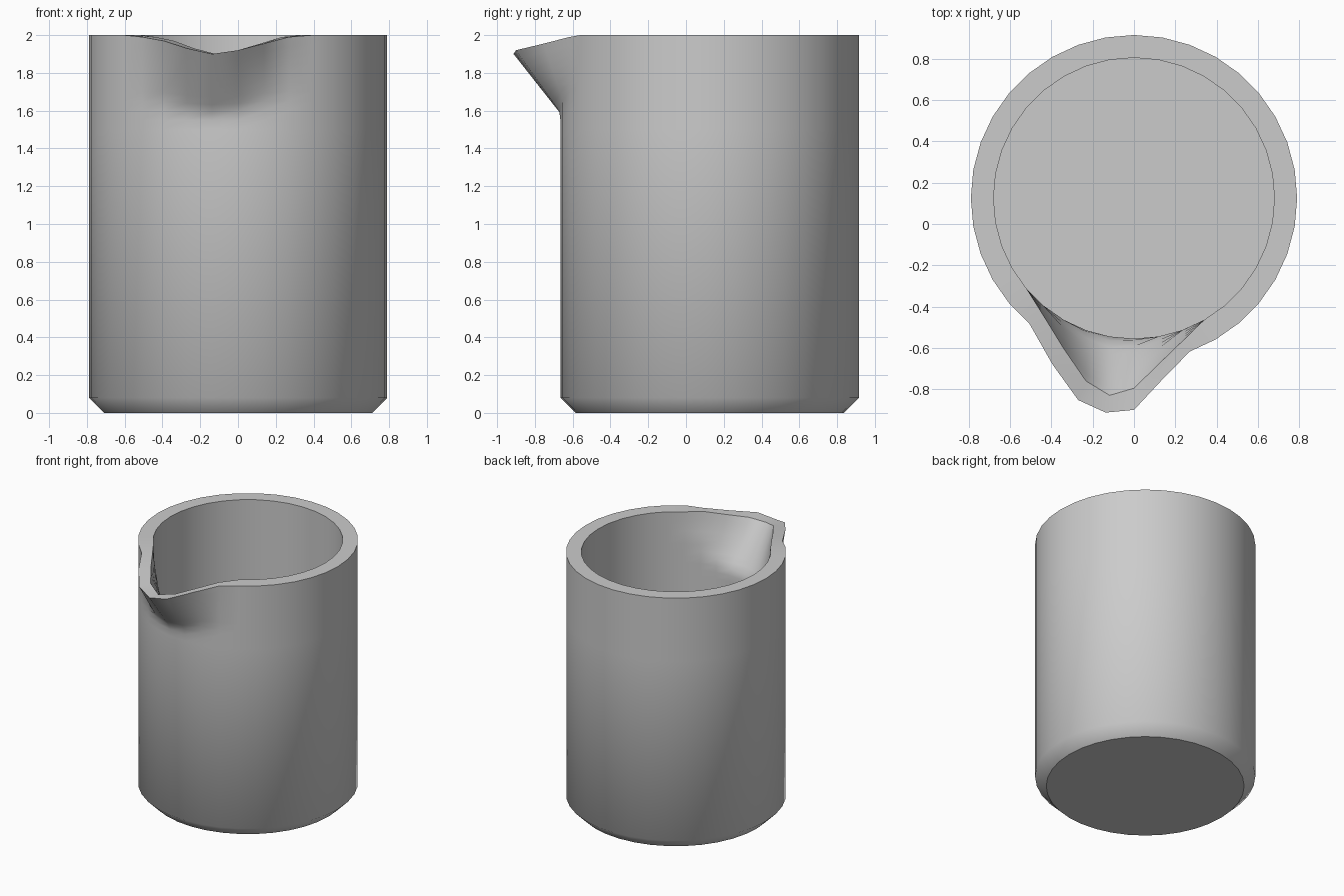
import bpy, bmesh
from math import sin, cos, radians, sqrt

if "Cube" in bpy.data.objects:
    bpy.data.objects.remove(bpy.data.objects["Cube"])

SIDES, CY = 36, 0.125          # 36-sided round body, offset back to leave room for the lip
R_OUT, R_IN, H = 0.79, 0.68, 2.0

# Spout: forward pull of the rim by column (column = 10 degree step from the front)
PULL_OUT = {-3: .12, -2: .235, -1: .26, 0: .235, 1: .10}
PULL_IN = {-4: .05, -3: .14, -2: .246, -1: .285, 0: .24, 1: .135, 2: .055}
DROP = {-4: .01, -3: .03, -2: .07, -1: .10, 0: .08, 1: .045, 2: .01}


def point(r, z, k, pull):
    """Body point of column k, pulled forward and down near the spout."""
    x, y = r * sin(radians(10 * k)), CY - r * cos(radians(10 * k))
    side = abs(k + 1) / 3.4
    if side < 1:
        reach = 0.43 * sqrt(1 - side * side)
        f = max(0.0, 1 - (H - z) / reach)
        y -= pull.get(k, 0) * f
        z -= DROP.get(k, 0) * f
    return x, y, z


# Profile from base edge, up the outside, over the rim and down the inside
rows = [1.5 + 0.05 * i for i in range(11)]
outer = [(0.71, 0.0), (R_OUT, 0.08)] + [(R_OUT, z) for z in rows]
inner = [(R_IN, z) for z in reversed(rows)] + [(R_IN, 0.1)]

bm = bmesh.new()
columns = range(-SIDES // 2, SIDES // 2)
rings = [[bm.verts.new(point(r, z, k, pull)) for k in columns]
         for prof, pull in ((outer, PULL_OUT), (inner, PULL_IN)) for r, z in prof]
for a, b in zip(rings, rings[1:]):
    for i in range(SIDES):
        j = (i + 1) % SIDES
        bm.faces.new((a[i], a[j], b[j], b[i]))
# Base and inside floor
bm.faces.new(rings[0])
bm.faces.new(rings[-1])
bmesh.ops.recalc_face_normals(bm, faces=bm.faces)

# Smooth walls, sharp edges around the base, rim and floor
for f in bm.faces:
    f.smooth = True
for ring in (rings[0], rings[len(outer) - 1], rings[len(outer)], rings[-1]):
    for i in range(SIDES):
        bm.edges.get((ring[i], ring[(i + 1) % SIDES])).smooth = False

mesh = bpy.data.meshes.new("beaker")
bm.to_mesh(mesh)
bm.free()
bpy.context.collection.objects.link(bpy.data.objects.new("beaker", mesh))
